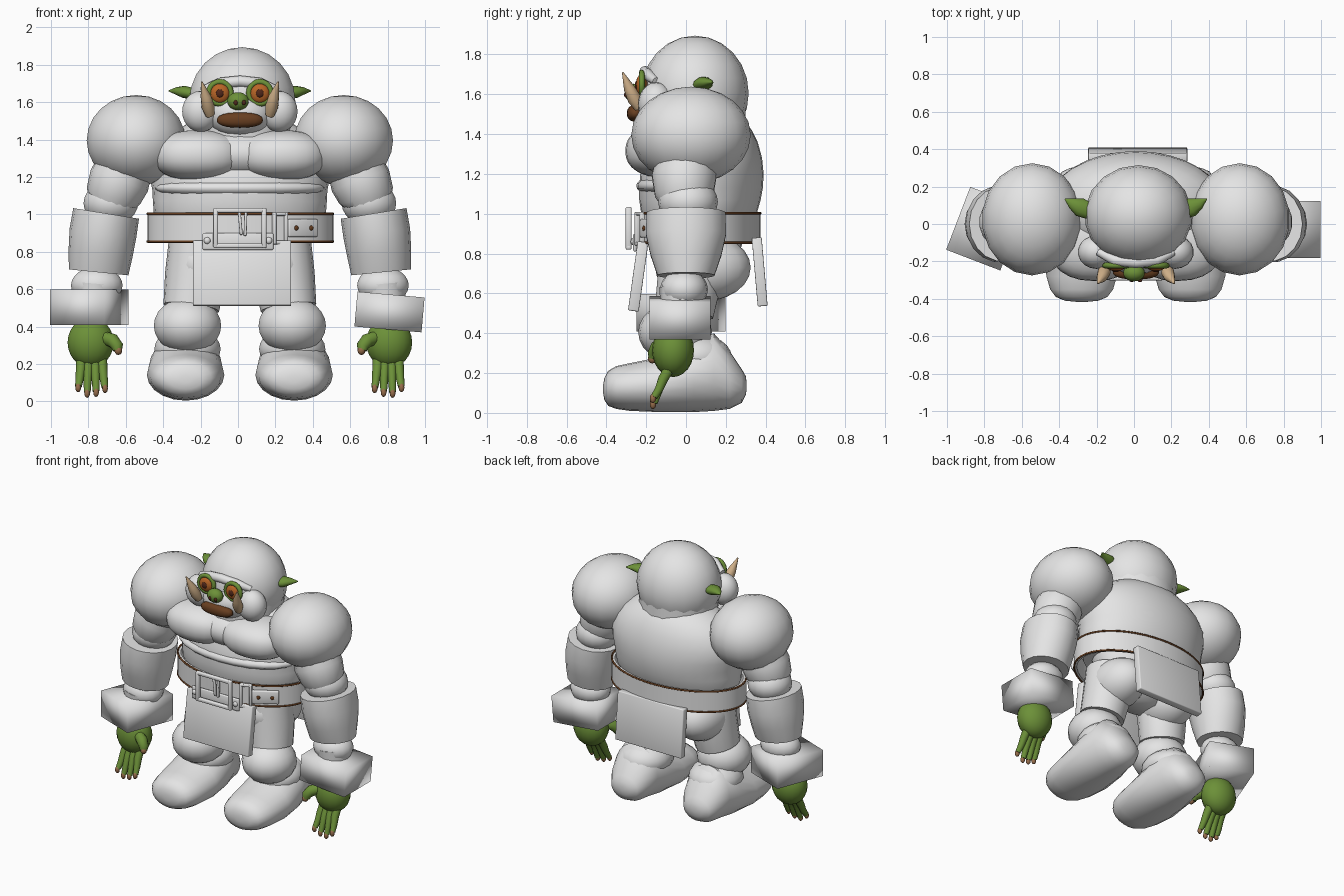
import bpy, bmesh, math
from mathutils import Vector, Matrix, Euler

if "Cube" in bpy.data.objects:
    bpy.data.objects.remove(bpy.data.objects["Cube"])

X, Y, Z = Vector((1, 0, 0)), Vector((0, 1, 0)), Vector((0, 0, 1))
MID = 0.01  # plane of symmetry


def material(name, rgb):
    m = bpy.data.materials.new(name)
    m.use_nodes = True
    m.diffuse_color = (*rgb, 1)
    m.node_tree.nodes["Principled BSDF"].inputs["Base Color"].default_value = (*rgb, 1)
    return m


white = material("pale grey", (0.78, 0.78, 0.78))
green = material("skin green", (0.15, 0.28, 0.04))
orange = material("eye orange", (0.48, 0.13, 0.02))
dark = material("dark red brown", (0.08, 0.02, 0.01))
brown = material("leather brown", (0.14, 0.05, 0.015))
ivory = material("tusk ivory", (0.68, 0.47, 0.27))
nail = material("nail tan", (0.30, 0.15, 0.07))


def finish(name, bm, mat, matrix=None, angle=60):
    if matrix:
        bm.transform(matrix)
    bmesh.ops.recalc_face_normals(bm, faces=bm.faces)
    me = bpy.data.meshes.new(name)
    bm.to_mesh(me)
    bm.free()
    for p in me.polygons:
        p.use_smooth = True
    me.set_sharp_from_angle(angle=math.radians(angle))
    me.materials.append(mat)
    ob = bpy.data.objects.new(name, me)
    bpy.context.collection.objects.link(ob)
    return ob


def place(loc, rot=(0, 0, 0), size=(1, 1, 1)):
    e = Euler([math.radians(a) for a in rot])
    return Matrix.Translation(loc) @ e.to_matrix().to_4x4() @ Matrix.Diagonal((*size, 1))


def ball(name, loc, r, mat, rot=(0, 0, 0), seg=18, power=1.0):
    """Ellipsoid; a power below one makes it boxier."""
    bm = bmesh.new()
    bmesh.ops.create_uvsphere(bm, u_segments=seg, v_segments=seg * 2 // 3, radius=1)
    for v in bm.verts:
        v.co = [math.copysign(abs(c) ** power, c) for c in v.co]
    return finish(name, bm, mat, place(loc, rot, r))


def box(name, loc, size, mat, rot=(0, 0, 0), bevel=0.0, angle=60):
    bm = bmesh.new()
    bmesh.ops.create_cube(bm, size=1, matrix=Matrix.Diagonal((*size, 1)))
    if bevel:
        bmesh.ops.bevel(bm, geom=bm.edges[:], offset=bevel, segments=2, affect='EDGES', profile=0.5)
    return finish(name, bm, mat, place(loc, rot), angle)


def skin(name, rings, mat, closed=False):
    """Bridge rings of points; cap the ends unless closed."""
    bm = bmesh.new()
    vs = [[bm.verts.new(p) for p in ring] for ring in rings]
    n = len(vs[0])
    for i in range(len(vs) if closed else len(vs) - 1):
        a, b = vs[i], vs[(i + 1) % len(vs)]
        for k in range(n):
            bm.faces.new((a[k], a[(k + 1) % n], b[(k + 1) % n], b[k]))
    if not closed:
        bm.faces.new(vs[0])
        bm.faces.new(vs[-1])
    return finish(name, bm, mat)


def tube(name, pts, radii, mat, ref=X, closed=False, n=12, tangent=None):
    """Sweep ellipses along a path; first radius runs along ref."""
    pts, rings = [Vector(p) for p in pts], []
    for i, p in enumerate(pts):
        if closed:
            t = pts[(i + 1) % len(pts)] - pts[i - 1]
        else:
            t = pts[min(i + 1, len(pts) - 1)] - pts[max(i - 1, 0)]
        t = (tangent or t).normalized()
        u = (ref - t * t.dot(ref)).normalized()
        v = t.cross(u)
        r = radii[i] if isinstance(radii, list) else radii
        a, b = r if isinstance(r, tuple) else (r, r)
        rings.append([p + u * a * math.cos(w) + v * b * math.sin(w)
                      for w in (math.tau * k / n for k in range(n))])
    return skin(name, rings, mat, closed)


def circle(c, a, b, n, plane):
    return [Vector(c) + X * a * math.cos(math.tau * k / n) + plane * b * math.sin(math.tau * k / n)
            for k in range(n)]


def loft_z(name, sections, mat):
    """Sections are (z, half width, front y, back y)."""
    return tube(name, [(MID, (f + b) / 2, z) for z, w, f, b in sections],
                [(w, (b - f) / 2) for z, w, f, b in sections], mat, n=32, tangent=Z)


# Torso and pelvis
loft_z("torso", [(.93, .43, -.2, .32), (1.0, .46, -.225, .355), (1.07, .465, -.235, .375),
                 (1.13, .468, -.235, .386), (1.2, .482, -.23, .39), (1.28, .478, -.2, .382),
                 (1.36, .44, -.17, .36), (1.42, .385, -.14, .33), (1.48, .29, -.1, .285),
                 (1.53, .14, 0, .2)], white)
loft_z("pelvis", [(.95, .36, -.17, .28), (.84, .33, -.16, .28),
                  (.74, .26, -.11, .24), (.65, .14, -.04, .16)], white)
ball("chest", (MID, -.06, 1.32), (.40, .2, .135), white, seg=24)
ball("belly_roll", (MID, .0, 1.14), (.455, .25, .075), white, seg=24)

# Head and face
ball("head", (.023, .045, 1.605), (.288, .27, .289), white)
tube("neck", [(.023, .052, 1.38), (.023, .045, 1.56)], [(.265, .255), (.272, .256)], white, n=18)
ball("muzzle", (MID, -.13, 1.535), (.18, .14, .125), white)
ball("mouth", (MID, -.255, 1.504), (.125, .042, .041), brown, power=.85)
ball("nose", (0, -.262, 1.605), (.058, .045, .048), green)
tube("brow", [(MID + x, y, z) for x, y, z in ((-.2, -.15, 1.665), (-.11, -.195, 1.70),
     (0, -.205, 1.712), (.11, -.195, 1.70), (.2, -.15, 1.665))],
     [(.02, .02), (.03, .03), (.03, .03), (.03, .03), (.02, .02)], white, ref=Z)

for s, side in ((1, "left"), (-1, "right")):
    def P(x, y, z):
        return (MID + s * x, y, z)

    ball(side + "_cheek", P(.21, -.15, 1.55), (.1, .09, .11), white)
    ball(side + "_eye", P(.107, -.222, 1.647), (.054, .03, .054), orange)
    ball(side + "_pupil", P(.107, -.247, 1.647), (.022, .01, .022), dark, seg=12)
    tube(side + "_eyelid", circle(P(.107, -.222, 1.65), .059, .059, 20, Z), .015, green,
         ref=Y, closed=True, n=8)
    ball(side + "_nostril", P(.022, -.303, 1.597), (.012, .008, .014), dark, seg=10)
    tube(side + "_tusk", [P(.16, -.235, 1.53), P(.17, -.258, 1.575), P(.182, -.285, 1.63),
         P(.205, -.318, 1.71)], [.024, .035, .028, .004], ivory)
    tube(side + "_ear", [P(.25, .07, 1.645), P(.30, .09, 1.655), P(.34, .11, 1.66),
         P(.38, .135, 1.66)], [(.03, .045), (.033, .05), (.02, .03), (.003, .003)], green, ref=Z)

    # Chest and arm
    ball(side + "_pectoral", P(.222, -.1, 1.315), (.248, .205, .135), white, seg=24, power=.88)
    ball(side + "_shoulder", P(.555, .025, 1.395), (.268, .3, .243), white)
    tube(side + "_upper_arm", [P(.61, 0, 1.27), P(.645, -.01, 1.18), P(.675, -.008, 1.1),
         P(.69, 0, 1.03)], [.15, .163, .15, .11], white, n=18)
    ball(side + "_elbow", P(.69, .01, 1.06), (.148, .15, .12), white)
    tube(side + "_forearm", [P(.715, 0, 1.005), P(.732, 0, .9), P(.745, 0, .79), P(.755, 0, .69)],
         [(.178, .2), (.18, .205), (.172, .18), (.16, .145)], white, n=18)
    ball(side + "_wrist", P(.765, -.01, .62), (.14, .12, .10), white)
    tube(side + "_sleeve_end", [P(.77, -.015, .62), P(.79, -.03, .43)], [.12, .09], white)
    if s > 0:
        box("left_cuff", (.81, -.03, .478), (.36, .305, .187), white, (0, 5, 0), angle=180)
    else:
        box("right_cuff", (-.795, -.025, .503), (.31, .36, .19), white, (0, 0, -21), angle=180)

    # Hand
    ball(side + "_palm", P(.798, -.065, .315), (.125, .105, .135), green)
    for i, drop in enumerate((.05, .03, .025, .055)):
        x = .74 + .035 * i
        spread = (i - 1.5) * .008
        path = [P(x, -.075, .24), P(x + spread / 2, -.115, .17),
                P(x + spread, -.135, .12), P(x + spread * 1.5, -.16, drop + .025)]
        tube(f"{side}_finger_{i + 1}", path, [.03, .026, .022, .018], green, n=10)
        ball(f"{side}_nail_{i + 1}", P(x + spread * 1.6, -.166, drop + .018),
             (.016, .016, .024), nail, seg=10)
    tube(side + "_thumb", [P(.73, -.11, .34), P(.68, -.145, .325), P(.655, -.16, .295),
         P(.655, -.165, .27)], [.036, .038, .033, .024], green)
    ball(side + "_thumb_nail", P(.65, -.17, .272), (.022, .022, .024), nail, seg=10)

    # Leg and boot
    ball(side + "_hip", P(.215, .085, .73), (.17, .24, .17), white)
    tube(side + "_thigh", [P(.23, .02, .86), P(.235, .02, .68), P(.26, -.01, .5)],
         [.15, .165, .15], white, n=18)
    ball(side + "_knee", P(.28, -.055, .405), (.183, .185, .15), white)
    ball(side + "_ankle", P(.28, .04, .28), (.18, .19, .12), white)
    foot = ((-.416, .03, .1, .14), (-.41, .09, .065, .175), (-.39, .138, .035, .212),
            (-.35, .168, .02, .235), (-.28, .188, .01, .25), (-.13, .207, .004, .28),
            (.04, .195, .004, .36), (.14, .17, .01, .40), (.22, .145, .02, .31),
            (.28, .105, .05, .22), (.3, .06, .09, .185), (.305, .02, .12, .15))
    tube(side + "_boot", [P(.29, y, (a + b) / 2) for y, w, a, b in foot],
         [(w, (b - a) / 2) for y, w, a, b in foot], white, n=20, tangent=Y)

# Belt with leather edges
belt = [circle((.0125, .062, z), a, a - .185, 48, Y)
        for z, a in ((.855, .497), (1.003, .497), (1.003, .475), (.855, .475))]
skin("belt", belt, white, closed=True)
for z, label in ((.855, "lower"), (1.003, "upper")):
    tube(label + "_belt_edge", circle((.0125, .062, z), .496, .311, 48, Y), (.007, .006), brown,
         ref=Z, closed=True, n=8)


def frame(name, loc, w, h, bar, yaw=0):
    rot = Matrix.Rotation(math.radians(yaw), 3, 'Z')
    for k, e in ((-1, "a"), (1, "b")):
        box(f"{name}_post_{e}", Vector(loc) + rot @ Vector((k * (w - bar) / 2, 0, 0)),
            (bar, .03, h), white, (0, 0, yaw), bar * .3)
        box(f"{name}_rail_{e}", Vector(loc) + Vector((0, 0, k * (h - bar) / 2)),
            (w, .028, bar), white, (0, 0, yaw), bar * .3)


# Buckle, loop and tab
frame("buckle", (.01, -.288, .927), .285, .215, .026)
for x, z, tilt in ((.012, .955, -5), (.04, .95, 2)):
    box("buckle_prong", (x, -.284, z), (.016, .022, .13), white, (0, tilt, 0), .005)
box("buckle_plate", (.0, -.256, .855), (.38, .018, .09), white, bevel=.008)
for x in (-.165, .165):
    ball("buckle_rivet", (x, -.266, .86), (.018, .012, .018), white, seg=12)
frame("belt_loop", (.225, -.23, .925), .085, .17, .018, 22)
box("belt_tab", (.345, -.178, .927), (.18, .024, .095), white, (0, 0, 30), .008)
for x in (.312, .392):
    ball("tab_hole", (x, -.178 + (x - .345) * .577 - .015, .927), (.013, .006, .013), brown,
         (0, 0, 30), 12)

# Hanging flaps
box("front_flap", (.022, -.24, .685), (.525, .054, .35), white, (-8, 0, 0), .006)
box("back_flap", (.02, .37, .708), (.53, .05, .345), white, (5, 0, 0), .006)
